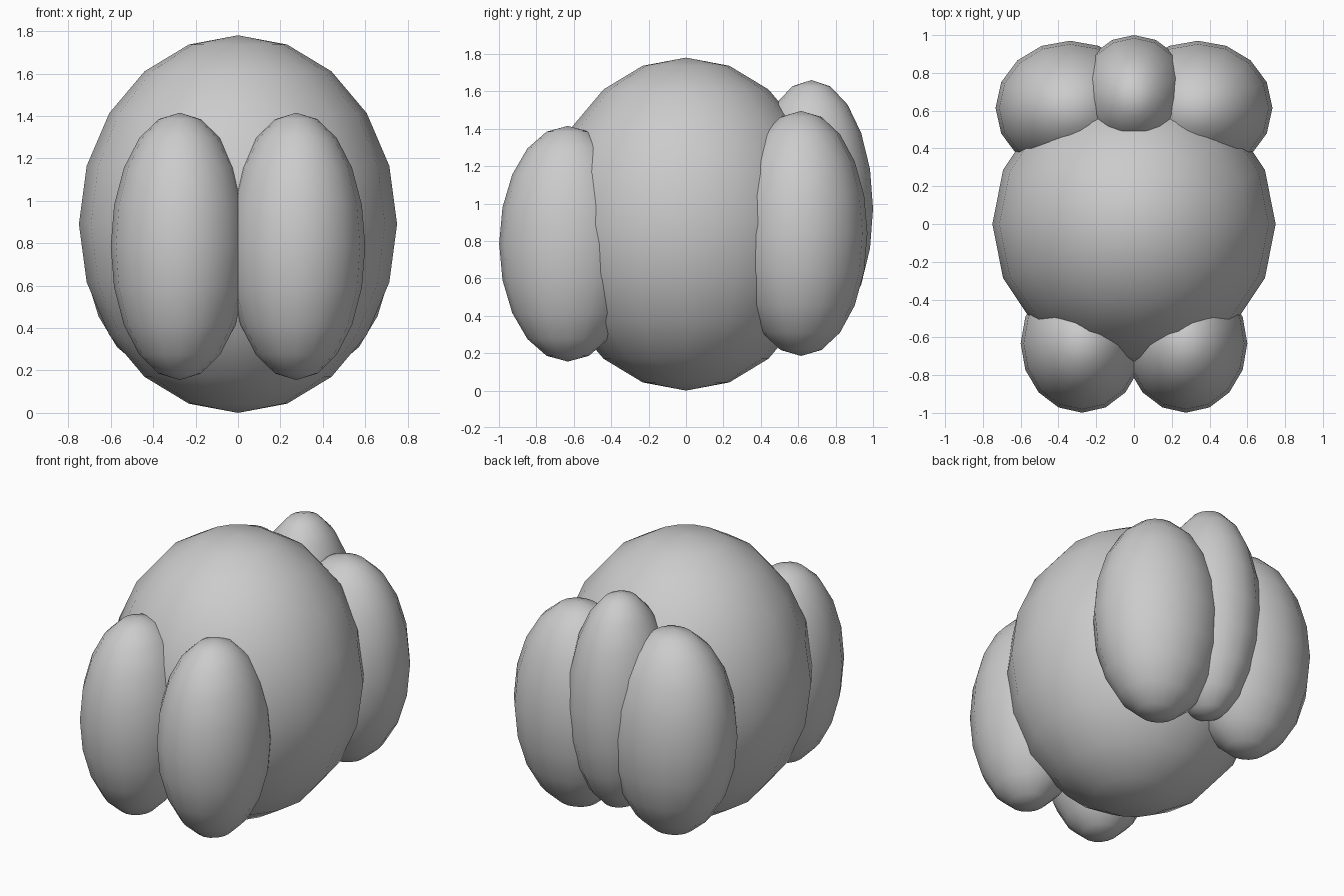
import bpy

if "Cube" in bpy.data.objects:
    bpy.data.objects.remove(bpy.data.objects["Cube"])


def lobe(name, centre, radii):
    """Smooth, low-segment ellipsoid."""
    bpy.ops.mesh.primitive_uv_sphere_add(segments=16, ring_count=10, radius=1, location=centre)
    ob = bpy.context.object
    ob.name = name
    ob.scale = radii
    bpy.ops.object.transform_apply(location=False, rotation=False, scale=True)
    bpy.ops.object.shade_smooth()
    return ob


# Large central body
lobe("body", (0, 0, 0.89), (0.75, 0.75, 0.89))

# Mirrored front and back side lobes
for side, s in (("left", -1), ("right", 1)):
    lobe("front_lobe_" + side, (0.275 * s, -0.632, 0.785), (0.325, 0.367, 0.63))
    lobe("back_lobe_" + side, (0.338 * s, 0.615, 0.84), (0.395, 0.355, 0.655))

# Taller lobe in the middle of the back
lobe("back_lobe_middle", (0, 0.67, 0.972), (0.30, 0.33, 0.688))
